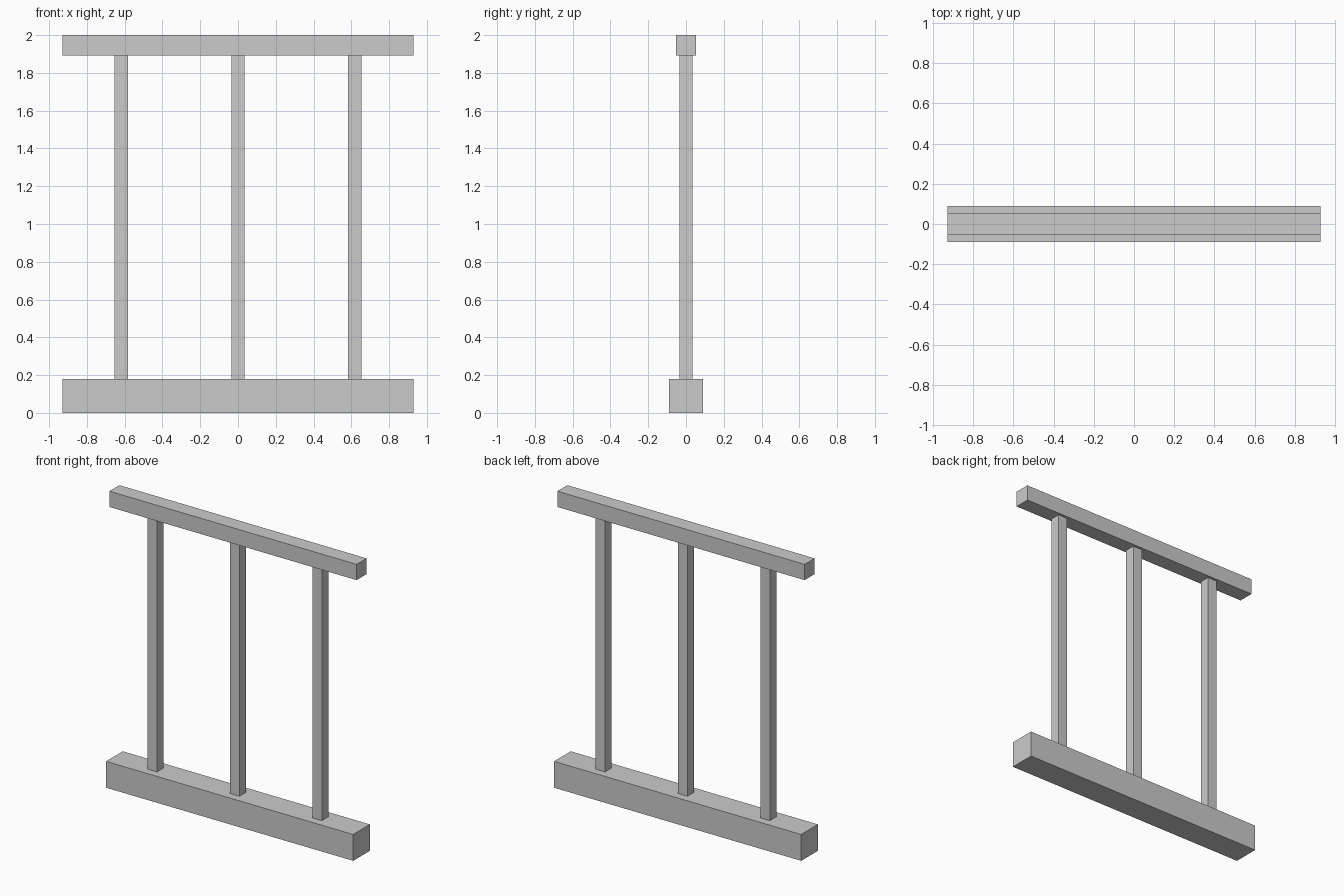
import bpy

if "Cube" in bpy.data.objects:
    bpy.data.objects.remove(bpy.data.objects["Cube"])

LENGTH = 1.857     # length of both rails
BASE = 0.179       # square section of bottom rail
TOP = 0.107        # square section of top rail
POST = 0.0714      # square section of posts
HEIGHT = 2.0


def box(name, x, z0, z1, width, depth):
    """Box centred on y = 0, spanning z0 to z1."""
    bpy.ops.mesh.primitive_cube_add(size=1, location=(x, 0, (z0 + z1) / 2))
    ob = bpy.context.object
    ob.name = name
    ob.scale = (width, depth, z1 - z0)
    bpy.ops.object.transform_apply(location=False, rotation=False, scale=True)
    return ob


# Rails
box("bottom_rail", 0, 0, BASE, LENGTH, BASE)
box("top_rail", 0, HEIGHT - TOP, HEIGHT, LENGTH, TOP)

# Three evenly spaced posts between the rails
for i, side in enumerate(("left", "middle", "right")):
    box(side + "_post", (i - 1) * LENGTH / 3, BASE, HEIGHT - TOP, POST, POST)
